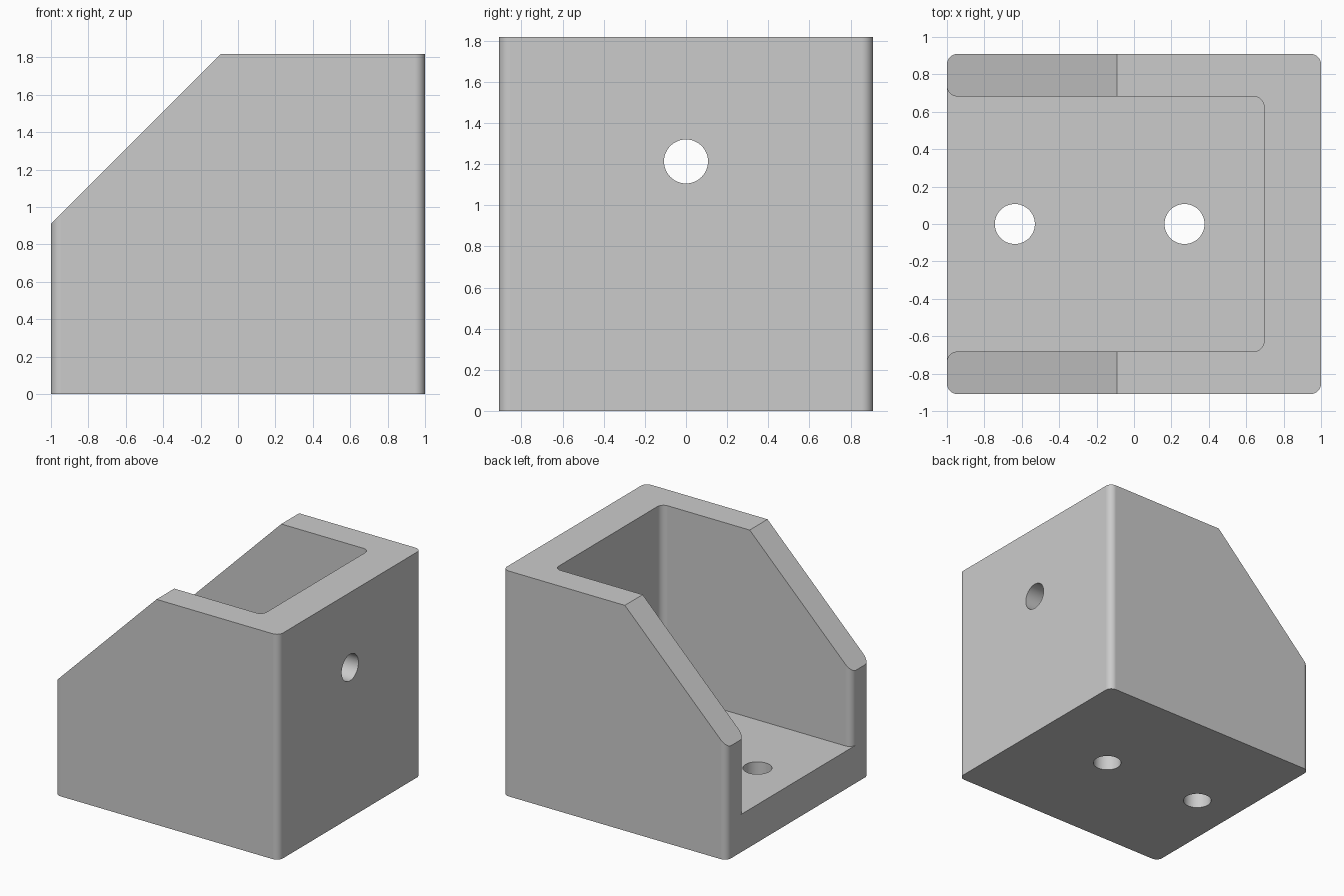
import bpy
import bmesh
from math import cos, sin, pi, radians
from mathutils import Matrix, Vector

cube = bpy.data.objects.get("Cube")
if cube:
    bpy.data.objects.remove(cube, do_unlink=True)

# Main dimensions
HX, HY, H = 1.0, 0.909, 1.818     # half length, half width, height
INNER_Y, INNER_X = 0.682, 0.695   # cavity side and end
FLOOR = 0.305
R = 0.055                         # fillet radius
HOLE_R = 0.107

grey = bpy.data.materials.new("plain_grey")
grey.use_nodes = True
colour = (0.6, 0.6, 0.6, 1)
grey.diffuse_color = colour
grey.node_tree.nodes["Principled BSDF"].inputs["Base Color"].default_value = colour


def arc(cx, cy, start, end, steps=10):
    """Points along a fillet, angles in degrees."""
    angles = [radians(start + (end - start) * i / steps) for i in range(steps + 1)]
    return [(cx + R * cos(a), cy + R * sin(a)) for a in angles]


def finish(name, bm):
    bmesh.ops.recalc_face_normals(bm, faces=bm.faces)
    mesh = bpy.data.meshes.new(name)
    bm.to_mesh(mesh)
    bm.free()
    mesh.materials.append(grey)
    obj = bpy.data.objects.new(name, mesh)
    bpy.context.collection.objects.link(obj)
    return obj


def prism(name, points, direction):
    """Extrude a closed outline of 3D points along a direction."""
    bm = bmesh.new()
    face = bm.faces.new([bm.verts.new(p) for p in points])
    grown = bmesh.ops.extrude_face_region(bm, geom=[face], use_keep_orig=True)
    moved = [g for g in grown["geom"] if isinstance(g, bmesh.types.BMVert)]
    bmesh.ops.translate(bm, verts=moved, vec=Vector(direction))
    return finish(name, bm)


def drill(name, centre, depth, turn=0):
    """Round cutter, upright unless turned about y."""
    bm = bmesh.new()
    matrix = Matrix.Translation(centre) @ Matrix.Rotation(turn, 4, "Y")
    bmesh.ops.create_cone(bm, cap_ends=True, segments=48, radius1=HOLE_R,
                          radius2=HOLE_R, depth=depth, matrix=matrix)
    return finish(name, bm)


# Block with rounded upright edges
outline = (arc(HX - R, HY - R, 0, 90) + arc(R - HX, HY - R, 90, 180)
           + arc(R - HX, R - HY, 180, 270) + arc(HX - R, R - HY, 270, 360))
bracket = prism("bracket_body", [(x, y, 0) for x, y in outline], (0, 0, H))

# Cavity open at one end, flared there to round the wall ends
half = ([(-HX - 0.1, INNER_Y + R)]
        + arc(R - HX, INNER_Y + R, 180, 270)
        + arc(INNER_X - R, INNER_Y - R, 90, 0))
plan = half + [(x, -y) for x, y in reversed(half)]
cutters = [prism("cavity_cutter", [(x, y, FLOOR) for x, y in plan], (0, 0, H))]

# Sloped cut across the wall tops
slope = [(-HX - 0.2, H / 2 - 0.2), (-HX / 11 + 0.2, H + 0.2), (-HX - 0.2, H + 0.2)]
cutters.append(prism("slope_cutter", [(x, -HX - 0.1, z) for x, z in slope],
                     (0, 2 * HX + 0.2, 0)))

# Two floor holes and one end wall hole
for i, x in enumerate((-0.637, 0.27)):
    cutters.append(drill(f"floor_hole_cutter_{i + 1}", (x, 0, FLOOR / 2), 0.6))
cutters.append(drill("wall_hole_cutter", (0.85, 0, 1.213), 0.6, pi / 2))

bpy.context.view_layer.objects.active = bracket
bracket.select_set(True)
for cutter in cutters:
    cutter.hide_render = True
    mod = bracket.modifiers.new(cutter.name, "BOOLEAN")
    mod.operation = "DIFFERENCE"
    mod.solver = "EXACT"
    mod.object = cutter
    bpy.ops.object.modifier_apply(modifier=mod.name)
    bpy.data.objects.remove(cutter, do_unlink=True)

# Smooth fillets and bores, crisp edges, flat large faces
bpy.ops.object.shade_smooth_by_angle(angle=radians(30))
normals = bracket.modifiers.new("flat_face_normals", "WEIGHTED_NORMAL")
normals.keep_sharp = True
